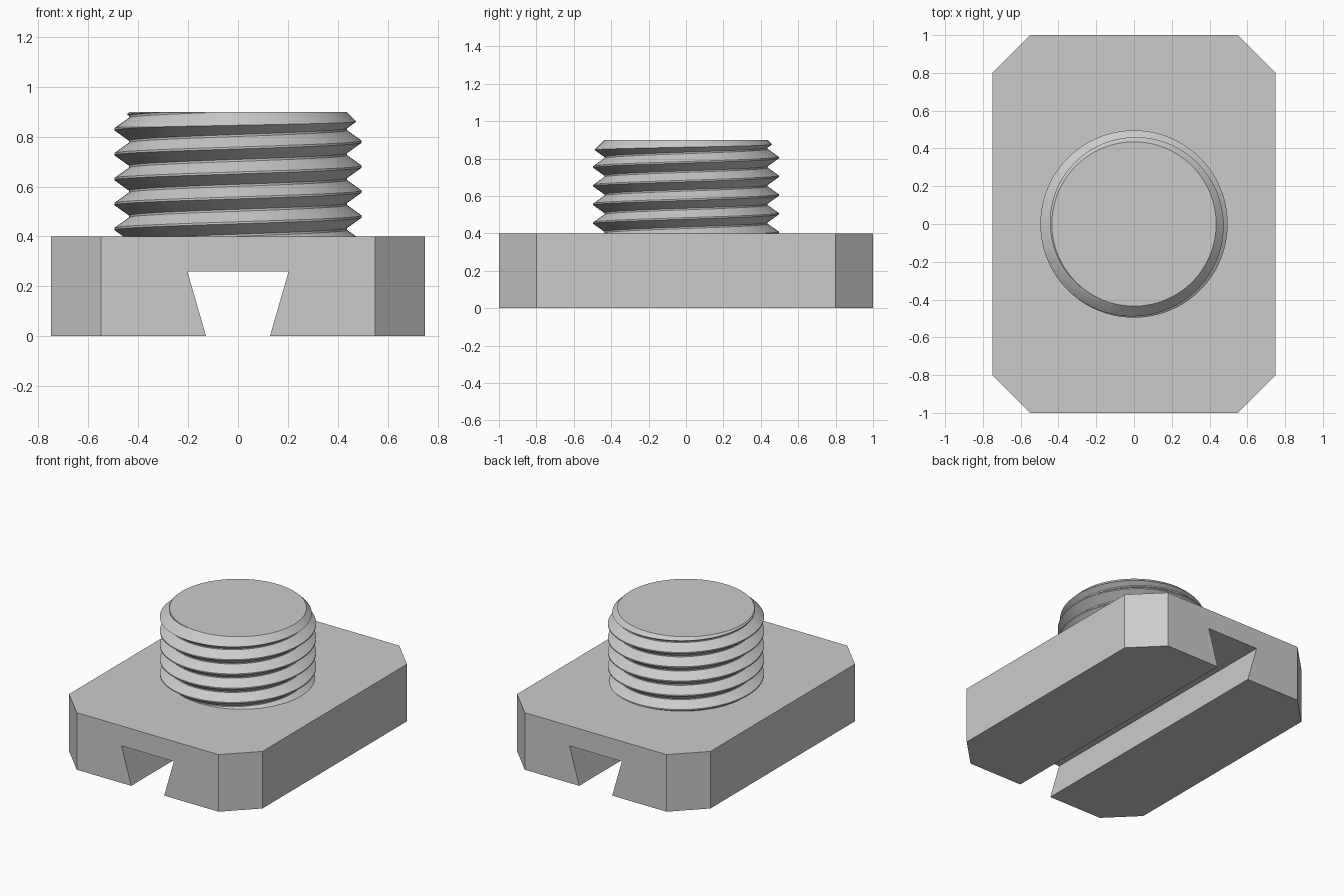
import bpy, bmesh
from math import cos, sin, tau

cube = bpy.data.objects.get("Cube")
if cube:
    bpy.data.objects.remove(cube, do_unlink=True)

STEEL = (0.6, 0.6, 0.6, 1)
steel = bpy.data.materials.new("grey steel")
steel.use_nodes = True
steel.diffuse_color = STEEL
steel.node_tree.nodes["Principled BSDF"].inputs["Base Color"].default_value = STEEL


def make_object(name, bm):
    bmesh.ops.recalc_face_normals(bm, faces=bm.faces)
    mesh = bpy.data.meshes.new(name)
    bm.to_mesh(mesh)
    bm.free()
    mesh.materials.append(steel)
    obj = bpy.data.objects.new(name, mesh)
    bpy.context.collection.objects.link(obj)
    return obj


def ring_point(bm, radius, angle, z):
    return bm.verts.new((radius * cos(angle), radius * sin(angle), z))


# Base block: slotted profile extruded front to back, with cut corners
HALF_W, HALF_L, BASE_TOP = 0.75, 1.0, 0.4
half = [(0.128, 0), (HALF_W, 0), (HALF_W, BASE_TOP)]
profile = half + [(-x, z) for x, z in reversed(half)] + [(-0.203, 0.26), (0.203, 0.26)]
bm = bmesh.new()
front = bm.faces.new([bm.verts.new((x, -HALF_L, z)) for x, z in profile])
extruded = bmesh.ops.extrude_face_region(bm, geom=[front], use_keep_orig=True)
bmesh.ops.translate(bm, vec=(0, 2 * HALF_L, 0),
                    verts=[g for g in extruded["geom"] if isinstance(g, bmesh.types.BMVert)])
corners = [e for e in bm.edges
           if all(abs(v.co.x) > 0.7 for v in e.verts)
           and abs(e.verts[0].co.z - e.verts[1].co.z) > 0.3]
bmesh.ops.bevel(bm, geom=corners, offset=0.2, segments=1, affect="EDGES")
make_object("base_block", bm)

# Shank envelope: cylinder with a chamfered top
SEGMENTS, TOP, ROOT, CREST = 96, 0.9, 0.437, 0.496
bm = bmesh.new()
rings = [[ring_point(bm, r, tau * j / SEGMENTS, z) for j in range(SEGMENTS)]
         for r, z in [(0.6, BASE_TOP - 0.003), (0.6, TOP - 0.165), (0.435, TOP)]]
for low, high in zip(rings, rings[1:]):
    for j in range(SEGMENTS):
        k = (j + 1) % SEGMENTS
        bm.faces.new((low[j], low[k], high[k], high[j]))
bm.faces.new(rings[0])
bm.faces.new(rings[-1])
shank = make_object("threaded_shank", bm)

# Helical thread: one turn of columns, each end joined one pitch higher
PITCH, TURNS = 0.1, 9
TOOTH = [(-0.004, CREST), (0.004, CREST), (0.046, ROOT), (0.054, ROOT)]
STEP = len(TOOTH)
rows = STEP * TURNS
bm = bmesh.new()
columns = []
for j in range(SEGMENTS):
    column = []
    for i in range(rows + (STEP if j == 0 else 0) + 1):
        offset, radius = TOOTH[i % STEP]
        z = 0.18 + PITCH * (i // STEP + j / SEGMENTS) + offset
        column.append(ring_point(bm, radius, tau * j / SEGMENTS, z))
    columns.append(column)
columns.append(columns[0][STEP:])
for a, b in zip(columns, columns[1:]):
    for i in range(rows):
        bm.faces.new((a[i], b[i], b[i + 1], a[i + 1]))

# Close both ends of the helix beyond the part that is kept
bm.edges.ensure_lookup_table()
rim = [e for e in bm.edges if e.is_boundary]
for is_top, z in ((False, 0.15), (True, 1.2)):
    hub = bm.verts.new((0, 0, z))
    for e in rim:
        if (e.verts[0].co.z > 0.7) == is_top:
            bm.faces.new((e.verts[0], e.verts[1], hub))
thread = make_object("thread_cutter", bm)
thread.hide_render = True

# Trim the thread to the shank envelope
cut = shank.modifiers.new("thread", "BOOLEAN")
cut.operation = "INTERSECT"
cut.solver = "EXACT"
cut.object = thread
bpy.ops.object.select_all(action="DESELECT")
bpy.context.view_layer.objects.active = shank
shank.select_set(True)
bpy.ops.object.modifier_apply(modifier=cut.name)
bpy.data.objects.remove(thread, do_unlink=True)
bpy.ops.object.shade_smooth_by_angle(angle=0.5)
